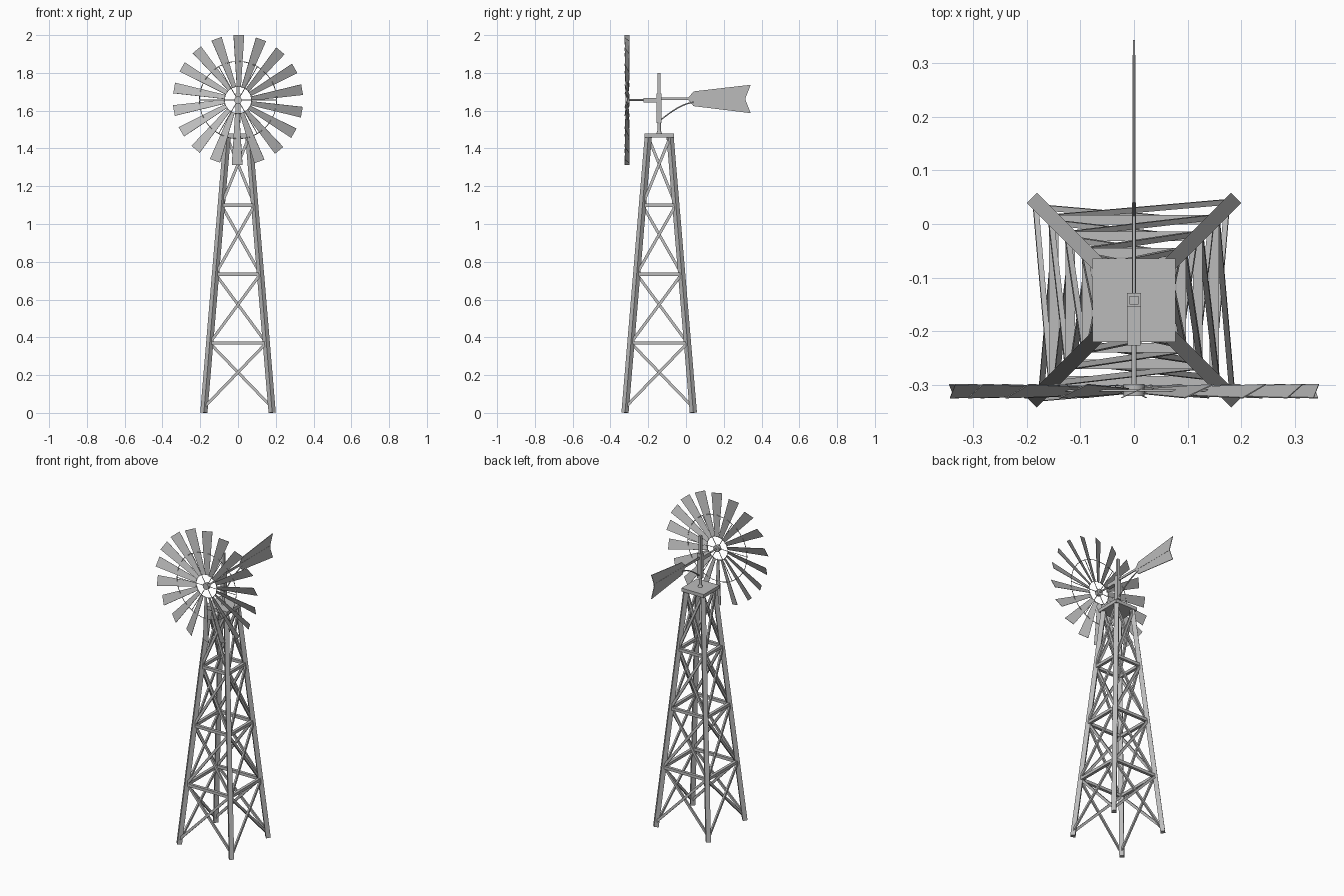
import bpy, bmesh
from math import sin, cos, pi, radians
from mathutils import Vector, Matrix

if "Cube" in bpy.data.objects:
    bpy.data.objects.remove(bpy.data.objects["Cube"], do_unlink=True)

GREY = (0.5, 0.5, 0.5, 1)
steel = bpy.data.materials.new("grey steel")
steel.use_nodes = True
steel.diffuse_color = GREY
steel.node_tree.nodes["Principled BSDF"].inputs["Base Color"].default_value = GREY

CY = -0.142                              # tower axis
HUB = Vector((0, -0.3105, 1.656))        # wheel centre
X, Y, Z = Vector((1, 0, 0)), Vector((0, 1, 0)), Vector((0, 0, 1))


def finish(name, bm, smooth=False):
    bmesh.ops.recalc_face_normals(bm, faces=bm.faces)
    mesh = bpy.data.meshes.new(name)
    bm.to_mesh(mesh)
    bm.free()
    mesh.materials.append(steel)
    obj = bpy.data.objects.new(name, mesh)
    bpy.context.collection.objects.link(obj)
    if smooth:
        bpy.ops.object.select_all(action="DESELECT")
        obj.select_set(True)
        bpy.context.view_layer.objects.active = obj
        bpy.ops.object.shade_smooth_by_angle(angle=radians(40))
    return obj


def frame(a, b, ref):
    """Matrix at the middle of a-b, z along it, x close to ref."""
    d = (b - a).normalized()
    u = (ref - d * ref.dot(d)).normalized()
    m = Matrix((u, d.cross(u), d)).transposed().to_4x4()
    m.translation = (a + b) / 2
    return m


def beam(bm, a, b, w, t, ref=X):
    m = frame(a, b, ref) @ Matrix.Diagonal((w, t, (b - a).length, 1))
    bmesh.ops.create_cube(bm, size=1, matrix=m)


def rod(bm, a, b, r1, r2=None, sides=10):
    bmesh.ops.create_cone(bm, cap_ends=True, segments=sides, radius1=r1,
                          radius2=r2 or r1, depth=(b - a).length,
                          matrix=frame(a, b, X if abs((b - a).x) < 0.001 else Y))


def prism(bm, points, thick):
    """Flat polygon given a solid thickness along its normal."""
    face = bm.faces.new([bm.verts.new(p) for p in points])
    face.normal_update()
    n = face.normal.copy()
    new = bmesh.ops.extrude_face_region(bm, geom=[face])["geom"]
    moved = [v for v in new if isinstance(v, bmesh.types.BMVert)]
    bmesh.ops.translate(bm, verts=moved, vec=n * thick)
    bmesh.ops.translate(bm, verts=list(face.verts) if face.is_valid else [], vec=(0, 0, 0))


def leg_point(sx, sy, z):
    r = 0.181 - 0.123 * z / 1.46
    return Vector((sx * r, CY + sy * r, z))


# Tower legs, square bars turned to face the corners
corners = [(1, 1), (-1, 1), (-1, -1), (1, -1)]
bm = bmesh.new()
for sx, sy in corners:
    beam(bm, leg_point(sx, sy, 0.0015), leg_point(sx, sy, 1.465), 0.027, 0.027,
         Vector((sx, sy, 0)))
finish("tower_legs", bm)

# Girts and crossed braces on all four sides
levels = [0.03, 0.37, 0.735, 1.10, 1.46]
girts, braces = bmesh.new(), bmesh.new()
for i, p in enumerate(corners):
    q = corners[(i + 1) % 4]
    out = Vector((p[0] + q[0], p[1] + q[1], 0)) / 2
    for z in levels[1:4]:
        beam(girts, leg_point(*p, z), leg_point(*q, z), 0.018, 0.018, out)
    for lo, hi in zip(levels, levels[1:]):
        shift = out * 0.005
        beam(braces, leg_point(*p, lo) + shift, leg_point(*q, hi) + shift, 0.01, 0.015, out)
        beam(braces, leg_point(*q, lo) - shift, leg_point(*p, hi) - shift, 0.01, 0.015, out)
finish("tower_girts", girts)
finish("tower_braces", braces)

# Platform
bm = bmesh.new()
beam(bm, Vector((0, CY, 1.459)), Vector((0, CY, 1.48)), 0.155, 0.155)
finish("platform", bm)

# Mast: round swivel foot, square housing, thinner square top
bm = bmesh.new()
rod(bm, Vector((0, CY, 1.48)), Vector((0, CY, 1.495)), 0.014, 0.009)
rod(bm, Vector((0, CY, 1.49)), Vector((0, CY, 1.54)), 0.009)
finish("mast_foot", bm, True)
bm = bmesh.new()
beam(bm, Vector((0, CY, 1.535)), Vector((0, CY, 1.69)), 0.026, 0.026)
beam(bm, Vector((0, CY, 1.69)), Vector((0, CY, 1.80)), 0.016, 0.016)
finish("mast", bm)

# Gearbox and drive shaft
bm = bmesh.new()
beam(bm, Vector((0, -0.226, HUB.z)), Vector((0, CY, HUB.z)), 0.024, 0.024)
finish("gearbox", bm)
bm = bmesh.new()
rod(bm, HUB, Vector((0, -0.22, HUB.z)), 0.005)
finish("drive_shaft", bm, True)

# Hub, spokes and wire rings of the wheel
bm = bmesh.new()
rod(bm, HUB - Y * 0.01, HUB + Y * 0.012, 0.02, sides=16)
finish("wheel_hub", bm, True)
bm = bmesh.new()
for k in range(6):
    a = pi * k / 3 + pi / 6
    rod(bm, HUB, HUB + Vector((sin(a), 0, cos(a))) * 0.205, 0.002, sides=6)
finish("wheel_spokes", bm)
for name, radius in (("inner_ring", 0.072), ("outer_ring", 0.205)):
    bpy.ops.mesh.primitive_torus_add(location=HUB, rotation=(pi / 2, 0, 0),
                                     major_radius=radius, minor_radius=0.002,
                                     major_segments=36, minor_segments=6)
    ring = bpy.context.object
    ring.name = name
    ring.data.materials.append(steel)
    bpy.ops.object.shade_smooth_by_angle(angle=radians(70))

# Eighteen pitched, tapering blades
BLADES, PITCH = 18, radians(24)
bm = bmesh.new()
for k in range(BLADES):
    a = 2 * pi * k / BLADES
    radial = Vector((sin(a), 0, cos(a)))
    across = Vector((cos(a), 0, -sin(a)))
    wide = across * cos(PITCH) + Y * sin(PITCH)
    start = HUB + across * 0.004
    inner, outer = start + radial * 0.07, start + radial * 0.344
    prism(bm, [inner - wide * 0.012, inner + wide * 0.012,
               outer + wide * 0.031, outer - wide * 0.031], 0.002)
finish("wheel_blades", bm)

# Tail boom, notched vane and curved stay
bm = bmesh.new()
beam(bm, Vector((0, CY, 1.664)), Vector((0, 0.315, 1.664)), 0.006, 0.014)
finish("tail_boom", bm)
outline = [(0.012, 1.668), (0.04, 1.702), (0.343, 1.737), (0.313, 1.662),
           (0.343, 1.587), (0.04, 1.624), (0.012, 1.656)]
bm = bmesh.new()
prism(bm, [Vector((-0.002, y, z)) for y, z in outline], 0.004)
bmesh.ops.translate(bm, verts=bm.verts, vec=(-sum(v.co.x for v in bm.verts) / len(bm.verts), 0, 0))
finish("tail_vane", bm)

stay = bpy.data.curves.new("tail_stay", "CURVE")
stay.dimensions = "3D"
stay.bevel_depth = 0.004
stay.bevel_resolution = 1
stay.use_fill_caps = True
line = stay.splines.new("BEZIER")
line.bezier_points.add(1)
ends = [((0, CY, 1.545), (0, -0.09, 1.585)), ((0, 0.04, 1.645), (0, -0.03, 1.635))]
for point, (pos, handle) in zip(line.bezier_points, ends):
    point.co = pos
    point.handle_left = point.handle_right = handle
stay.materials.append(steel)
bpy.context.collection.objects.link(bpy.data.objects.new("tail_stay", stay))
